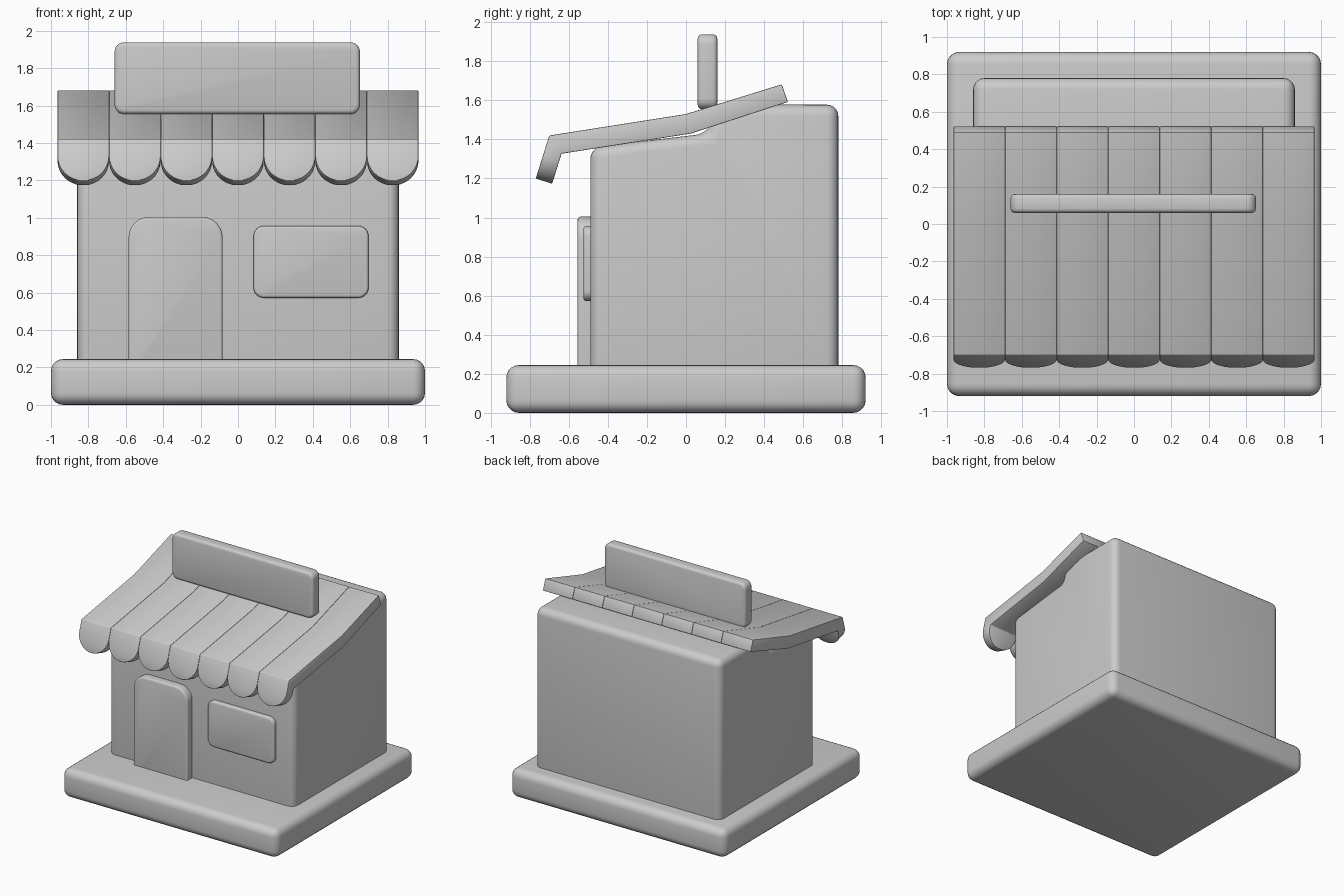
import bpy, bmesh, math

if "Cube" in bpy.data.objects:
    bpy.data.objects.remove(bpy.data.objects["Cube"])


def finish(name, bm, bevel, segments=4):
    """Turn a bmesh into a bevelled, smooth-shaded object."""
    bmesh.ops.recalc_face_normals(bm, faces=bm.faces)
    mesh = bpy.data.meshes.new(name)
    bm.to_mesh(mesh)
    bm.free()
    ob = bpy.data.objects.new(name, mesh)
    bpy.context.collection.objects.link(ob)
    mod = ob.modifiers.new("round_edges", 'BEVEL')
    mod.width = bevel
    mod.segments = segments
    mod.limit_method = 'ANGLE'
    mod.angle_limit = math.radians(40)
    bpy.ops.object.select_all(action='DESELECT')
    bpy.context.view_layer.objects.active = ob
    ob.select_set(True)
    bpy.ops.object.modifier_apply(modifier=mod.name)
    bpy.ops.object.shade_smooth_by_angle(angle=math.radians(35))
    return ob


def prism(name, outline, offset, bevel, segments=4):
    """Extrude a closed outline of 3D points by an offset vector."""
    bm = bmesh.new()
    face = bm.faces.new([bm.verts.new(p) for p in outline])
    ext = bmesh.ops.extrude_face_region(bm, geom=[face])
    moved = [g for g in ext["geom"] if isinstance(g, bmesh.types.BMVert)]
    bmesh.ops.translate(bm, verts=moved, vec=offset)
    return finish(name, bm, bevel, segments)


def slab(name, x0, x1, z0, z1, y0, y1, r_bottom, r_top, bevel):
    """Upright panel with rounded corners, seen from the front."""
    pts = []
    for cx, cz, start, r in ((x1, z0, -90, r_bottom), (x1, z1, 0, r_top),
                             (x0, z1, 90, r_top), (x0, z0, 180, r_bottom)):
        ox = cx - r if cx == x1 else cx + r
        oz = cz - r if cz == z1 else cz + r
        for i in range(7):
            a = math.radians(start + 15 * i)
            pts.append((ox + r * math.cos(a), y0, oz + r * math.sin(a)))
    return prism(name, pts, (0, y1 - y0, 0), bevel, 3)


# Base plinth
prism("base", [(-1, -.92, 0), (1, -.92, 0), (1, .92, 0), (-1, .92, 0)],
      (0, 0, .245), .065, 5)

# Shop body: sloped under the awning with a step up to the rear roof
side = [(-.49, .14), (-.49, 1.36), (.11, 1.43), (.17, 1.578), (.78, 1.578), (.78, .14)]
prism("shop_body", [(-.86, y, z) for y, z in side], (1.72, 0, 0), .06, 5)

# Door, window and blank sign board
slab("door", -.585, -.082, .15, 1.005, -.555, -.44, .02, .11, .015)
slab("window", .083, .698, .572, .957, -.525, -.44, .055, .055, .015)
slab("sign_board", -.66, .652, 1.555, 1.938, .06, .16, .05, .05, .022)

# Awning strips: rows of (outer yz, inner yz, half width) ending in a scallop
COUNT, SPAN = 7, 1.93
HALF = SPAN / COUNT / 2
LENGTH, THICK = .232, .088
dy, dz = -.30, -.954
lip = (-.70, 1.42)


def on_flap(s, depth):
    return (lip[0] + dy * s - dz * depth, lip[1] + dz * s + dy * depth)


rows = [((.49, 1.682), (.522, 1.592), HALF),
        ((.0, 1.53), (.025, 1.43), HALF),
        (lip, on_flap(.07, THICK), HALF)]
for i in range(10):
    t = math.radians(i * 9.2)
    s = LENGTH - HALF + HALF * math.sin(t)
    rows.append((on_flap(s, 0), on_flap(s, THICK), HALF * math.cos(t)))

for n in range(COUNT):
    cx = -SPAN / 2 + HALF * (2 * n + 1)
    bm = bmesh.new()
    loops = []
    for (oy, oz), (iy, iz), w in rows:
        loops.append([bm.verts.new(p) for p in (
            (cx - w, oy, oz), (cx + w, oy, oz), (cx + w, iy, iz), (cx - w, iy, iz))])
    for a, b in zip(loops, loops[1:]):
        for k in range(4):
            m = (k + 1) % 4
            bm.faces.new((a[k], a[m], b[m], b[k]))
    bm.faces.new(loops[0])
    bm.faces.new(loops[-1])
    finish(f"awning_strip_{n + 1}", bm, .008, 2)
